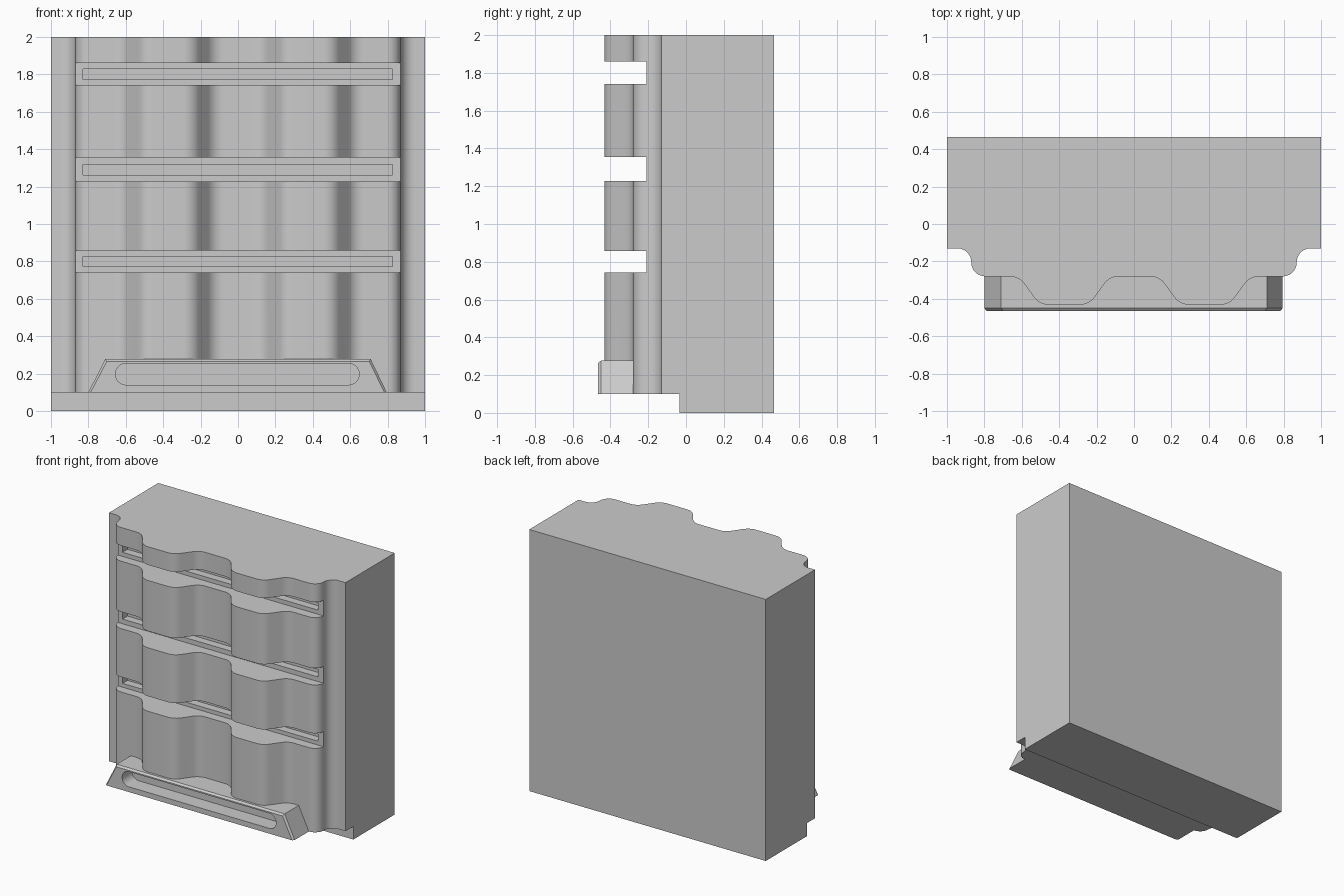
import bpy, bmesh
from math import pi, sin, cos, radians
from mathutils import Vector

if "Cube" in bpy.data.objects:
    bpy.data.objects.remove(bpy.data.objects["Cube"])


def fillet(corners, steps=7):
    """Round a polyline; each corner is (x, y, tangent_length)."""
    out = []
    n = len(corners)
    for i, (x, y, t) in enumerate(corners):
        c = Vector((x, y))
        if t == 0:
            out.append(c)
            continue
        a = c + (Vector(corners[i - 1][:2]) - c).normalized() * t
        b = c + (Vector(corners[(i + 1) % n][:2]) - c).normalized() * t
        u, v = (a - c), (b - c)
        o = c + (u + v) * (t * t / (t * t + u.dot(v)))
        total = (a - o).angle_signed(b - o)
        for k in range(steps + 1):
            ang = -total * k / steps
            d = a - o
            out.append(o + Vector((d.x * cos(ang) - d.y * sin(ang),
                                   d.x * sin(ang) + d.y * cos(ang))))
    return out


def loft(name, rings):
    """Closed solid through matching rings of 3D points."""
    bm = bmesh.new()
    vs = [[bm.verts.new(p) for p in r] for r in rings]
    n = len(rings[0])
    for a, b in zip(vs, vs[1:]):
        for i in range(n):
            j = (i + 1) % n
            bm.faces.new((a[i], a[j], b[j], b[i]))
    bm.faces.new(vs[0])
    bm.faces.new(vs[-1])
    bmesh.ops.recalc_face_normals(bm, faces=bm.faces)
    me = bpy.data.meshes.new(name)
    bm.to_mesh(me)
    bm.free()
    ob = bpy.data.objects.new(name, me)
    bpy.context.collection.objects.link(ob)
    return ob


def box(name, x0, x1, y0, y1, z0, z1):
    return loft(name, [[(x0, y0, z), (x1, y0, z), (x1, y1, z), (x0, y1, z)]
                       for z in (z0, z1)])


def activate(ob):
    bpy.ops.object.select_all(action='DESELECT')
    ob.select_set(True)
    bpy.context.view_layer.objects.active = ob


def cut(ob, cutter):
    activate(ob)
    m = ob.modifiers.new("cut", 'BOOLEAN')
    m.operation, m.solver, m.object = 'DIFFERENCE', 'EXACT', cutter
    bpy.ops.object.modifier_apply(modifier=m.name)


def remove(ob):
    bpy.data.objects.remove(ob, do_unlink=True)


# Wavy wall: corrugated front profile extruded upward
BACK = 0.465
profile = [(-1, BACK, 0), (-1, -0.13, 0), (-0.87, -0.13, 0.074), (-0.87, -0.28, 0.074)]
for s in (0, 0.75):
    profile += [(-0.615 + s, -0.28, 0.05), (-0.505 + s, -0.432, 0.05),
                (-0.24 + s, -0.432, 0.05), (-0.13 + s, -0.28, 0.05)]
profile += [(0.87, -0.28, 0.074), (0.87, -0.13, 0.074), (1, -0.13, 0), (1, BACK, 0)]
outline = fillet(profile)
wall = loft("wavy_wall", [[(p.x, p.y, z) for p in outline] for z in (0.1, 2)])

# Horizontal slots, each with a narrower groove in its back
for z0, z1 in ((0.742, 0.857), (1.227, 1.355), (1.742, 1.861)):
    zc = (z0 + z1) / 2
    for c in (box("slot_cutter", -0.875, 0.87, -0.6, -0.21, z0, z1),
              box("groove_cutter", -0.83, 0.825, -0.6, -0.15, zc - 0.028, zc + 0.028)):
        cut(wall, c)
        remove(c)


# Trapezoid front trim with a chamfered front edge
def trapezoid(y, d):
    return [(-0.80 + d, y, 0.1), (0.795 - d, y, 0.1),
            (0.71 - d * 0.7, y, 0.277 - d), (-0.71 + d * 0.7, y, 0.277 - d)]


trim = loft("front_trim", [trapezoid(-0.25, 0), trapezoid(-0.45, 0), trapezoid(-0.465, 0.012)])

# Rounded recess in the trim
r = 0.0575
recess = fillet([(-0.655, 0.14, 0.057), (0.648, 0.14, 0.057),
                 (0.648, 0.255, 0.057), (-0.655, 0.255, 0.057)])
recess_cutter = loft("recess_cutter", [[(p.x, y, p.y) for p in recess] for y in (-0.6, -0.345)])
for ob in (wall, trim):
    cut(ob, recess_cutter)
remove(recess_cutter)

# Set-back plinth
plinth = box("plinth", -1, 1, -0.035, BACK, 0, 0.1)

for ob in (wall, trim):
    activate(ob)
    bpy.ops.object.shade_smooth_by_angle(angle=radians(30))
